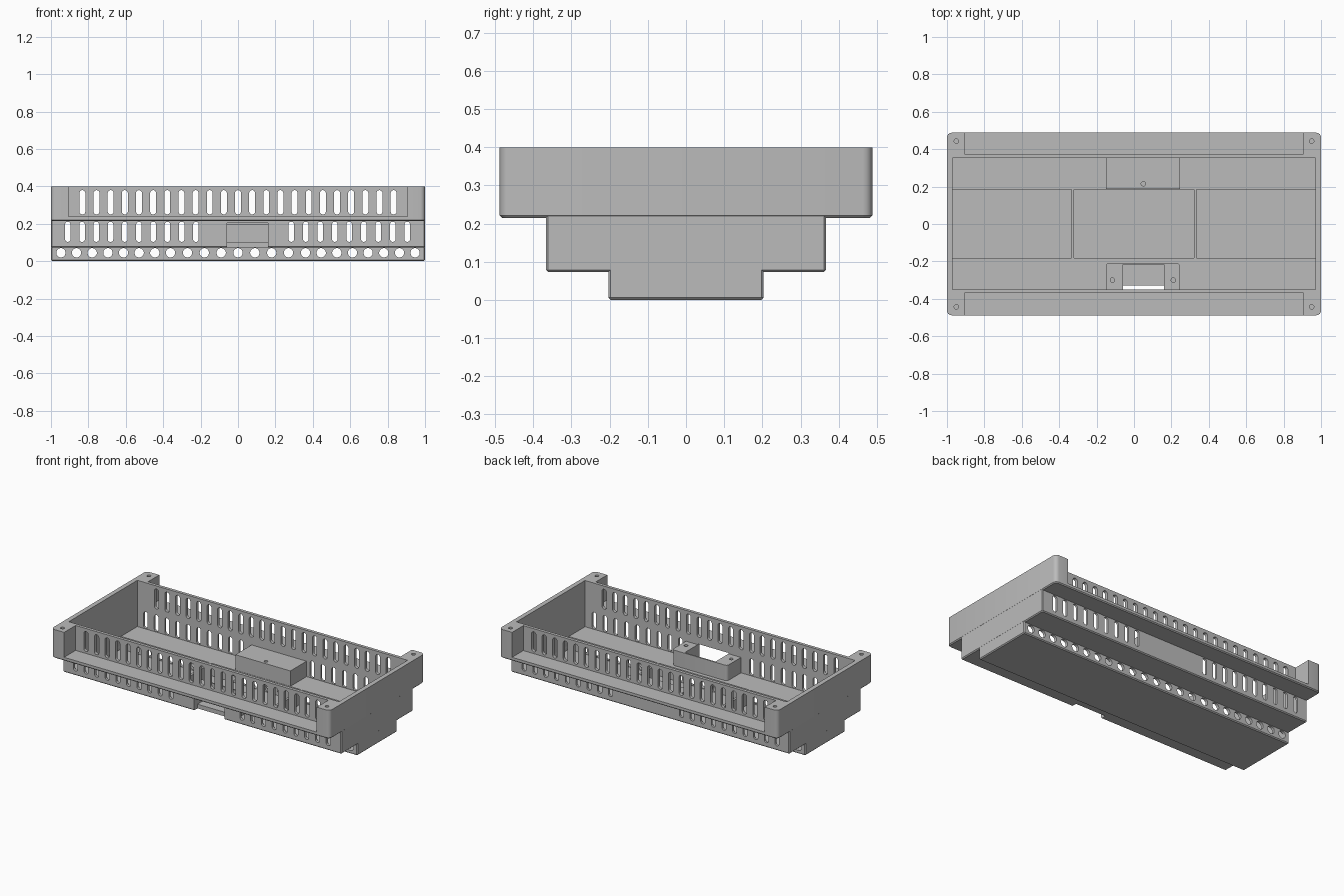
import bpy, bmesh, math
from mathutils import Vector

cube = bpy.data.objects.get("Cube")
if cube:
    bpy.data.objects.remove(cube, do_unlink=True)

grey = bpy.data.materials.new("plain_grey")
grey.use_nodes = True
colour = (0.5, 0.5, 0.5, 1)
grey.diffuse_color = colour
grey.node_tree.nodes["Principled BSDF"].inputs["Base Color"].default_value = colour


def prism(bm, points, axis, lo, hi):
    """Extrude a flat outline along y or z."""
    place = (lambda p: (p[0], lo, p[1])) if axis == "y" else (lambda p: (p[0], p[1], lo))
    step = Vector((0, hi - lo, 0)) if axis == "y" else Vector((0, 0, hi - lo))
    face = bm.faces.new([bm.verts.new(place(p)) for p in points])
    extruded = bmesh.ops.extrude_face_region(bm, geom=[face])["geom"]
    bmesh.ops.translate(bm, vec=step, verts=[v for v in extruded if isinstance(v, bmesh.types.BMVert)])


def box(bm, x0, x1, y0, y1, z0, z1):
    prism(bm, [(x0, y0), (x1, y0), (x1, y1), (x0, y1)], "z", z0, z1)


def capsule(cx, cy, radius, half=0, n=8):
    """Outline of an upright slot, or of a circle when half is 0."""
    points = []
    for i in range(2 * n):
        a = math.pi * (i + 0.5) / n
        points.append((cx + radius * math.cos(a),
                       cy + radius * math.sin(a) + (half if i < n else -half)))
    return points


def make(name, build):
    bm = bmesh.new()
    build(bm)
    bmesh.ops.recalc_face_normals(bm, faces=bm.faces)
    mesh = bpy.data.meshes.new(name)
    bm.to_mesh(mesh)
    bm.free()
    mesh.materials.append(grey)
    obj = bpy.data.objects.new(name, mesh)
    bpy.context.collection.objects.link(obj)
    return obj


def combine(target, operation, build):
    """Apply one boolean step with a temporary helper."""
    helper = make("helper", build)
    helper.hide_render = True
    mod = target.modifiers.new("step", "BOOLEAN")
    mod.operation, mod.solver, mod.object = operation, "EXACT", helper
    bpy.context.view_layer.objects.active = target
    bpy.ops.object.modifier_apply(modifier=mod.name)
    bpy.data.objects.remove(helper, do_unlink=True)


def tier(half_x, half_y, z0, z1, corner, segments):
    """Block with rounded upright corners and a chamfered underside."""
    def build(bm):
        box(bm, -half_x, half_x, -half_y, half_y, z0, z1)
        uprights = [e for e in bm.edges if abs(e.verts[0].co.z - e.verts[1].co.z) > 0.01]
        bmesh.ops.bevel(bm, geom=uprights, offset=corner, segments=segments,
                        profile=0.5, affect="EDGES")
        rim = [e for e in bm.edges if all(v.co.z < z0 + 0.001 for v in e.verts)]
        bmesh.ops.bevel(bm, geom=rim, offset=0.006, segments=1, affect="EDGES")
    return build


# Stepped outer shell
body = make("housing_body", tier(1, 0.488, 0.215, 0.4, 0.025, 4))
combine(body, "UNION", tier(0.9996, 0.367, 0.073, 0.24, 0.005, 1))
combine(body, "UNION", tier(0.9992, 0.203, 0, 0.1, 0.005, 1))

# Main cavity, open at the top
combine(body, "DIFFERENCE", lambda bm: box(bm, -0.97, 0.97, -0.35, 0.353, 0.1, 0.5))


# Three floor pockets, separated by ribs
def pockets(bm):
    for x0, x1 in ((-0.97, -0.335), (-0.32, 0.32), (0.335, 0.97)):
        box(bm, x0, x1, -0.183, 0.185, 0.018, 0.2)


# Terminal recesses between the corner posts
def recesses(bm):
    for y0, y1 in ((-0.6, -0.37), (0.373, 0.6)):
        box(bm, -0.907, 0.907, y0, y1, 0.238, 0.5)


def spread(first, last, count):
    return [first + (last - first) * i / (count - 1) for i in range(count)]


# Vent slots and round wire holes through both long walls
def vents(bm):
    for x in spread(-0.832, 0.832, 23):
        prism(bm, capsule(x, 0.315, 0.016, 0.049), "y", -0.6, 0.6)
    for x in spread(-0.91, -0.225, 10) + spread(0.285, 0.905, 9):
        prism(bm, capsule(x, 0.157, 0.015, 0.039), "y", -0.6, 0.6)
    for x in spread(-0.947, -0.361, 8) + spread(-0.27, 0.27, 7) + spread(0.361, 0.947, 8):
        prism(bm, capsule(x, 0.045, 0.025), "y", -0.6, 0.6)


# Screw holes in the corner posts
def post_holes(bm):
    for x in (-0.95, 0.95):
        for y in (-0.443, 0.443):
            prism(bm, capsule(x, y, 0.012), "z", 0.28, 0.5)


# Connector notch through the front wall and ledge
def notch(bm):
    box(bm, -0.06, 0.16, -0.6, -0.33, 0.03, 0.205)


for cut in (pockets, recesses, vents, post_holes, notch):
    combine(body, "DIFFERENCE", cut)


# Mounting blocks on the cavity floor
def block(y0, y1, inner_y, radius):
    def build(bm):
        box(bm, -0.15, 0.245, y0, y1, 0.095, 0.2)
        if radius:
            corners = [e for e in bm.edges if all(abs(v.co.y - inner_y) < 0.001 for v in e.verts)
                       and abs(e.verts[0].co.z - e.verts[1].co.z) > 0.01]
            bmesh.ops.bevel(bm, geom=corners, offset=radius, segments=4,
                            profile=0.5, affect="EDGES")
    return build


def screw_holes(*centres):
    def build(bm):
        for x, y in centres:
            prism(bm, capsule(x, y, 0.012), "z", 0.13, 0.3)
    return build


back_block = make("back_mounting_block", block(0.187, 0.36, 0.187, 0))
combine(back_block, "DIFFERENCE", screw_holes((0.05, 0.215)))

front_block = make("front_connector_block", block(-0.357, -0.208, -0.208, 0.018))
combine(front_block, "DIFFERENCE", lambda bm: box(bm, -0.06, 0.16, -0.6, -0.217, 0.1, 0.3))
combine(front_block, "DIFFERENCE", notch)
combine(front_block, "DIFFERENCE", screw_holes((-0.115, -0.3), (0.21, -0.3)))

# Smooth the rounded parts, keep edges sharp
for obj in (body, back_block, front_block):
    bpy.ops.object.select_all(action="DESELECT")
    obj.select_set(True)
    bpy.context.view_layer.objects.active = obj
    bpy.ops.object.shade_smooth_by_angle(angle=math.radians(30))
